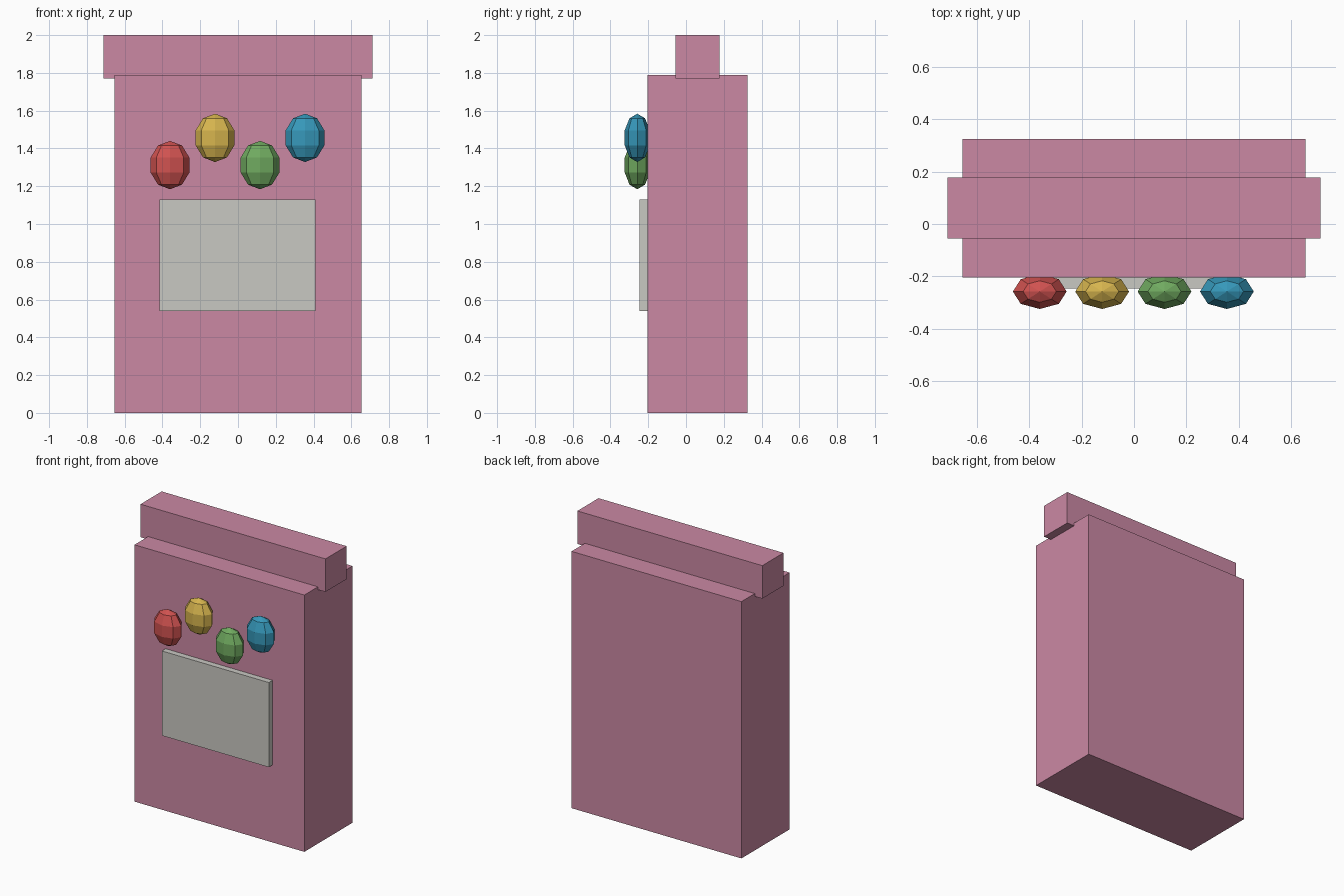
import bpy

if "Cube" in bpy.data.objects:
    bpy.data.objects.remove(bpy.data.objects["Cube"])


def material(name, rgb):
    """Flat colour from 0-255 sRGB values, stored as linear."""
    def lin(c):
        c /= 255
        return c / 12.92 if c <= 0.04045 else ((c + 0.055) / 1.055) ** 2.4
    m = bpy.data.materials.new(name)
    m.diffuse_color = (*[lin(c) for c in rgb], 1)
    m.use_nodes = True
    m.node_tree.nodes["Principled BSDF"].inputs["Base Color"].default_value = m.diffuse_color
    return m


def box(name, lo, hi, mat):
    """Box between two opposite corners."""
    bpy.ops.mesh.primitive_cube_add(size=1, location=[(a + b) / 2 for a, b in zip(lo, hi)])
    ob = bpy.context.object
    ob.name = name
    ob.scale = [b - a for a, b in zip(lo, hi)]
    bpy.ops.object.transform_apply(location=False, rotation=False, scale=True)
    ob.data.materials.append(mat)


def bead(name, x, z, mat):
    """Low-poly flattened oval, partly sunk in the front face."""
    bpy.ops.mesh.primitive_uv_sphere_add(segments=8, ring_count=5, radius=1, location=(x, -0.258, z))
    ob = bpy.context.object
    ob.name = name
    ob.scale = (0.108, 0.07, 0.128)
    bpy.ops.object.transform_apply(location=False, rotation=False, scale=True)
    ob.data.materials.append(mat)


pink = material("pink", (203, 137, 164))
grey = material("light grey", (201, 200, 194))

# Main slab, top bar and front panel
box("body", (-0.655, -0.205, 0), (0.655, 0.325, 1.79), pink)
box("top_bar", (-0.713, -0.055, 1.77), (0.713, 0.178, 2.0), pink)
box("front_panel", (-0.415, -0.246, 0.54), (0.41, -0.19, 1.13), grey)

# Row of four coloured ovals, alternating low and high
colours = [("red", (208, 82, 80)), ("yellow", (214, 180, 78)),
           ("green", (112, 170, 96)), ("blue", (54, 152, 186))]
for i, (name, rgb) in enumerate(colours):
    bead(name + "_oval", -0.36 + 0.2383 * i, 1.456 if i % 2 else 1.312, material(name, rgb))
